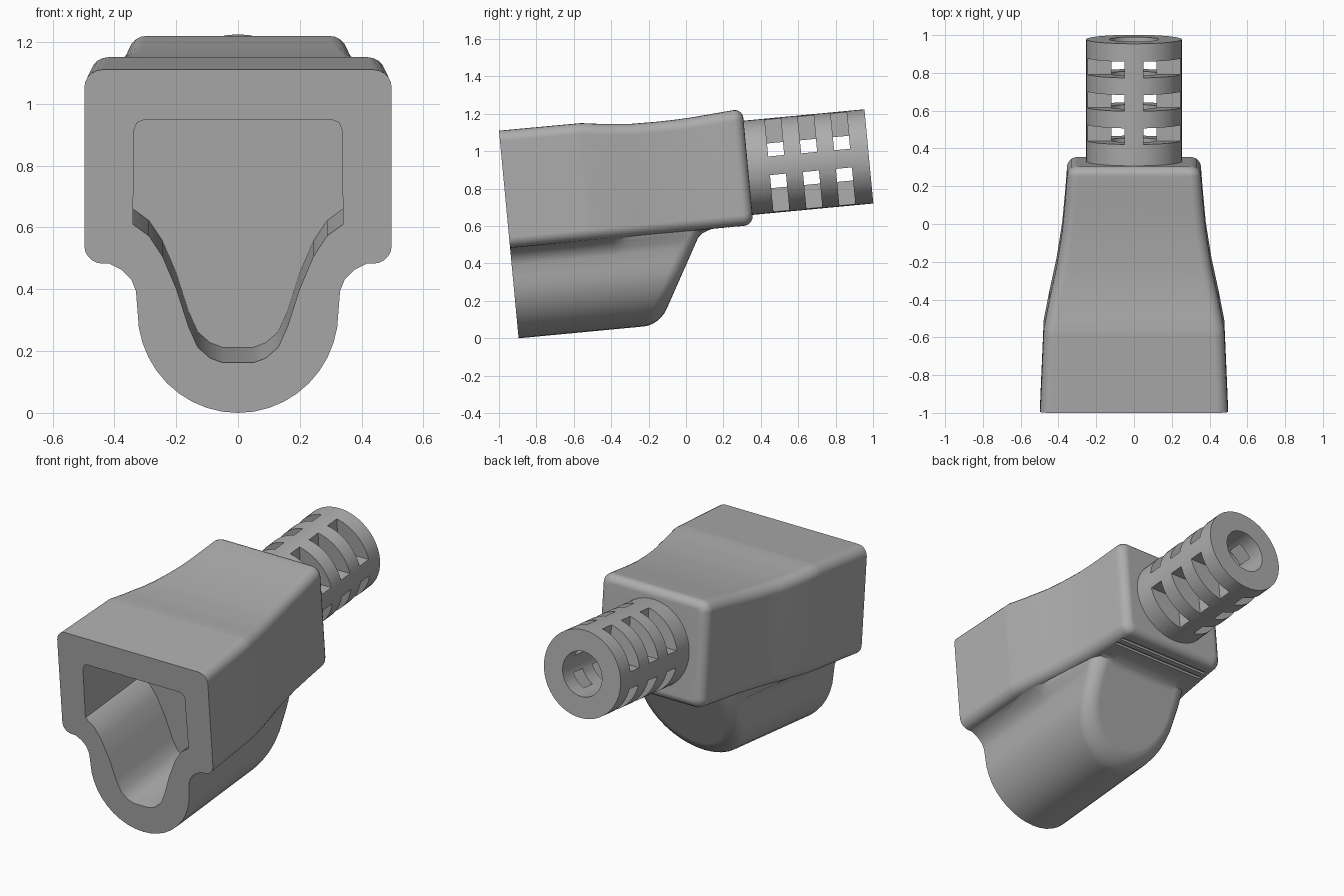
import bpy, bmesh, math
from mathutils import Matrix, Vector

if "Cube" in bpy.data.objects:
    bpy.data.objects.remove(bpy.data.objects["Cube"])

grey = bpy.data.materials.new("soft_grey_plastic")
grey.use_nodes = True
COLOUR = (0.42, 0.42, 0.42, 1)
grey.diffuse_color = COLOUR
grey.node_tree.nodes["Principled BSDF"].inputs["Base Color"].default_value = COLOUR

# Parts are built along +y from the open front, then tilted into place
TILT = Matrix.Translation((0, -0.895, 0)) @ Matrix.Rotation(math.radians(5.4), 4, "X")
BOTTOM = 0.485
AXIS_Z = 0.792


def make(name, bm):
    bmesh.ops.recalc_face_normals(bm, faces=bm.faces)
    mesh = bpy.data.meshes.new(name)
    bm.to_mesh(mesh)
    bm.free()
    mesh.materials.append(grey)
    ob = bpy.data.objects.new(name, mesh)
    bpy.context.collection.objects.link(ob)
    return ob


def loft(name, rings):
    bm = bmesh.new()
    rows = [[bm.verts.new(p) for p in ring] for ring in rings]
    for a, b in zip(rows, rows[1:]):
        for i in range(len(a)):
            j = (i + 1) % len(a)
            bm.faces.new((a[i], a[j], b[j], b[i]))
    bm.faces.new(rows[0])
    bm.faces.new(rows[-1])
    return make(name, bm)


def boxes(name, bounds):
    bm = bmesh.new()
    for lo, hi in bounds:
        lo, hi = Vector(lo), Vector(hi)
        m = Matrix.Translation((lo + hi) / 2) @ Matrix.Diagonal((*(hi - lo), 1))
        bmesh.ops.create_cube(bm, size=1, matrix=m)
    return make(name, bm)


def cylinder(name, radius, y0, y1, sides=48):
    def ring(y):
        return [(radius * math.cos(t * math.tau / sides), y,
                 AXIS_Z + radius * math.sin(t * math.tau / sides)) for t in range(sides)]
    return loft(name, [ring(y0), ring(y1)])


def boolean(ob, other, operation):
    bpy.context.view_layer.objects.active = ob
    mod = ob.modifiers.new("cut", "BOOLEAN")
    mod.operation, mod.solver, mod.object = operation, "EXACT", other
    bpy.ops.object.modifier_apply(modifier=mod.name)
    bpy.data.objects.remove(other)


def finish(ob):
    ob.matrix_world = TILT
    bpy.ops.object.select_all(action="DESELECT")
    ob.select_set(True)
    bpy.context.view_layer.objects.active = ob
    bpy.ops.object.shade_smooth_by_angle(angle=math.radians(30))
    mod = ob.modifiers.new("flat_faces", "WEIGHTED_NORMAL")
    mod.keep_sharp = True


def sample(table, y):
    for (y0, a), (y1, b) in zip(table, table[1:]):
        if y <= y1:
            return a + (b - a) * max(0, (y - y0) / (y1 - y0))
    return table[-1][1]


WIDTH = [(0, .497), (.44, .478), (.6, .447), (.77, .41), (.96, .38), (1.12, .365), (1.31, .35)]
TOP = [(0, 1.115), (.44, 1.114), (.55, 1.099), (.7, 1.085), (.85, 1.083),
       (1, 1.086), (1.15, 1.098), (1.31, 1.11)]


# Body: rounded rectangles swept along the length, with a rounded back rim
def body_ring(y, inset=0.0):
    w, top = sample(WIDTH, y) - inset, sample(TOP, y) - inset
    low, r = BOTTOM + inset, 0.058 - inset * 0.7
    corners = [(w - r, low + r, -90), (w - r, top - r, 0),
               (r - w, top - r, 90), (r - w, low + r, 180)]
    return [(cx + r * math.cos(math.radians(a0 + k * 18)), y,
             cz + r * math.sin(math.radians(a0 + k * 18)))
            for cx, cz, a0 in corners for k in range(6)]


RIM = 0.05
BACK = 1.307
rings = [body_ring(y) for y in (-.05, 0, .41, .44, .5, .55, .6, .7, .77, .85, .96, 1.05, 1.12, 1.2)]
for k in range(6):
    a = k * math.pi / 10
    rings.append(body_ring(BACK - RIM * (1 - math.sin(a)), RIM * (1 - math.cos(a))))
body = loft("plug_body", rings)

# Lower hood: U-shaped trough with flared shoulders and a slanted rounded end
FLARE = [(.33, .395), (.345, .433), (.375, .464), (.42, .487), (.42, .54)]


def hood_ring(y=0.0, inset=0.0, back=None):
    half = [((.325 - inset) * math.sin(math.radians(a)),
             .33 - (.33 - inset) * math.cos(math.radians(a))) for a in range(0, 91, 9)]
    points = []
    for i, (x, z) in enumerate(half + FLARE):
        py = y if back is None else .757 + .56 * z - back
        if i >= len(half):
            x = min(x, max(sample(WIDTH, py) - .05, .325)) - inset
        points.append((x, py, z))
    return points + [(-x, py, z) for x, py, z in reversed(points[1:])]


END = 0.08
rings = [hood_ring(y) for y in (-.05, .2, .44, .55, .64)]
for k in range(7):
    a = k * math.pi / 12
    rings.append(hood_ring(inset=END * (1 - math.cos(a)), back=END * (1 - math.sin(a))))
boolean(body, loft("hood", rings), "UNION")

# Soft fillet where the slanted end meets the body underside
WEDGE = [(.975, .40), (1.0, .44), (1.035, .468), (1.09, .488), (1.0, .52), (.95, .45)]
rings = []
for x, s in ((-.32, .1), (-.29, .6), (-.22, 1), (.22, 1), (.29, .6), (.32, .1)):
    rings.append([(x, .98 + (y - .98) * s, .5 + (z - .5) * s) for y, z in WEDGE])
boolean(body, loft("fillet", rings), "UNION")

# Trim the front flat, hollow the socket, cut the two grooves underneath
boolean(body, boxes("trim", [((-1, -.5, -.5), (1, 0, 1.6))]), "DIFFERENCE")
half = [(.05, .163), (.09, .178), (.13, .213), (.16, .28), (.2, .405), (.245, .51),
        (.288, .575), (.34, .613), (.336, .92), (.327, .943), (.305, .952)]
outline = half + [(-x, z) for x, z in reversed(half)]
socket = loft("socket", [[(x, y, z) for x, z in outline] for y in (-.1, .53)])
boolean(body, socket, "DIFFERENCE")
grooves = boxes("grooves", [((-.31, y, .4), (.31, y + .02, BOTTOM + .014)) for y in (1.15, 1.2)])
boolean(body, grooves, "DIFFERENCE")
finish(body)

# Strain relief: tube with three rows of quarter slots, leaving four webs
tube = cylinder("strain_relief", .253, 1.28, 1.956)
boolean(tube, cylinder("bore", .13, 1.2, 2.1), "DIFFERENCE")
slots = []
for row in range(3):
    y = 1.42 + row * .177
    for x0, x1 in ((.05, .4), (-.4, -.05)):
        for z0, z1 in ((.05, .4), (-.4, -.05)):
            slots.append(((x0, y, AXIS_Z + z0), (x1, y + .086, AXIS_Z + z1)))
boolean(tube, boxes("slots", slots), "DIFFERENCE")
finish(tube)
